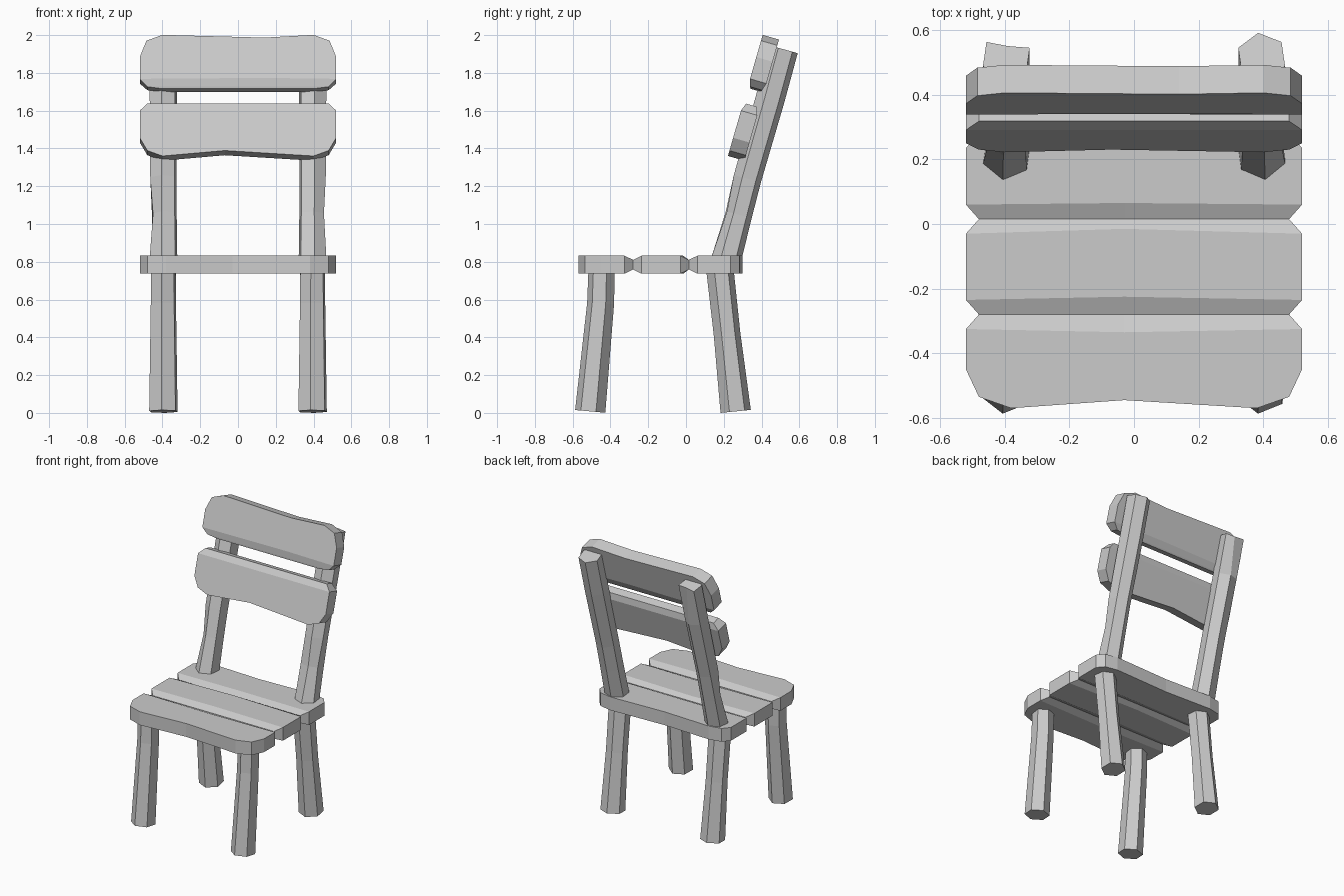
import bpy, bmesh, math
from mathutils import Matrix, Vector

cube = bpy.data.objects.get("Cube")
if cube:
    bpy.data.objects.remove(cube, do_unlink=True)

wood = bpy.data.materials.new("plain grey")
GREY = (0.6, 0.6, 0.6, 1)
wood.use_nodes = True
wood.diffuse_color = GREY
wood.node_tree.nodes["Principled BSDF"].inputs["Base Color"].default_value = GREY


def finish(name, bm):
    bmesh.ops.recalc_face_normals(bm, faces=bm.faces)
    mesh = bpy.data.meshes.new(name)
    bm.to_mesh(mesh)
    bm.free()
    mesh.materials.append(wood)
    obj = bpy.data.objects.new(name, mesh)
    bpy.context.collection.objects.link(obj)
    return obj


def slab(name, rows, thick, mid_x, matrix):
    """Plank from rows of (position, half width, bow at the middle, inset of both faces)."""
    bm = bmesh.new()
    rings = []
    for v, half, bow, inset in rows:
        line = [(-half, v), (mid_x, v + bow), (half, v)]
        ring = [bm.verts.new(matrix @ Vector((x, y, -inset))) for x, y in line]
        ring += [bm.verts.new(matrix @ Vector((x, y, inset - thick))) for x, y in reversed(line)]
        rings.append(ring)
    for a, b in zip(rings, rings[1:]):
        for i in range(6):
            j = (i + 1) % 6
            bm.faces.new((a[i], a[j], b[j], b[i]))
    for ring in (rings[0], rings[-1]):
        bm.faces.new((ring[0], ring[1], ring[4], ring[5]))
        bm.faces.new((ring[1], ring[2], ring[3], ring[4]))
    return finish(name, bm)


def timber(name, x, path, turn, dents=()):
    """Six-sided log through (y, z, radius, tilt); dents are (ring, corner, scale)."""
    bm = bmesh.new()
    rings = []
    for n, (y, z, r, tilt) in enumerate(path):
        rot = Matrix.Rotation(-tilt, 3, 'X')
        ring = []
        for i in range(6):
            a = math.radians(60 * i - 90 + turn)
            k = r
            for dn, di, scale in dents:
                if (dn, di) == (n, i):
                    k = r * scale
            p = rot @ Vector((k * math.cos(a), k * math.sin(a), 0))
            ring.append(bm.verts.new(p + Vector((x, y, z))))
        rings.append(ring)
    for a, b in zip(rings, rings[1:]):
        for i in range(6):
            j = (i + 1) % 6
            bm.faces.new((a[i], a[j], b[j], b[i]))
    bm.faces.new(rings[0])
    bm.faces.new(rings[-1])
    return finish(name, bm)


# Seat: three planks joined by narrow bevelled necks
seat_rows = [
    (-0.57, 0.38, 0.025, 0), (-0.535, 0.48, 0.015, 0), (-0.45, 0.52, 0, 0),
    (-0.325, 0.52, -0.01, 0), (-0.28, 0.48, 0, 0.022), (-0.235, 0.52, 0.01, 0),
    (-0.03, 0.52, 0.015, 0), (0.015, 0.48, 0, 0.022), (0.06, 0.52, 0.005, 0),
    (0.235, 0.52, 0, 0), (0.282, 0.48, -0.01, 0), (0.30, 0.39, -0.015, 0)]
slab("seat", seat_rows, 0.095, -0.03, Matrix.Translation((0, 0, 0.832)))

# Backrest slats, leaning back
lean = Matrix.Translation((0, 0.222, 1.36)) @ Matrix.Rotation(math.radians(74), 4, 'X')
lower_rows = [(0, 0.40, 0.03, 0), (0.03, 0.48, 0.02, 0), (0.10, 0.52, 0, 0),
              (0.25, 0.52, 0, 0), (0.293, 0.48, 0, 0.016)]
upper_rows = [(0.375, 0.40, 0, 0.016), (0.385, 0.48, 0, 0.012), (0.425, 0.52, 0.005, 0),
              (0.545, 0.52, 0, 0), (0.635, 0.485, -0.005, 0), (0.667, 0.40, -0.015, 0)]
slab("lower_back_slat", lower_rows, 0.09, -0.07, lean)
slab("upper_back_slat", upper_rows, 0.09, 0.14, lean)

# Legs and back posts on both sides
front_path = [(-0.507, 0.008, 0.081, 0.09), (-0.452, 0.58, 0.072, 0.06), (-0.446, 0.79, 0.07, 0)]
rear_path = [(0.263, 0.008, 0.081, -0.1), (0.217, 0.42, 0.071, -0.1), (0.176, 0.79, 0.073, -0.08)]
post_path = [(0.207, 0.79, 0.08, 0.27), (0.275, 1.05, 0.076, 0.27), (0.325, 1.24, 0.075, 0.27),
             (0.445, 1.66, 0.078, 0.27), (0.517, 1.925, 0.078, 0.27)]
post_dents = {"left": [(1, 0, 0.8), (1, 1, 0.85)],
              "right": [(1, 0, 0.88), (1, 5, 0.78), (4, 3, 0.45)]}
for side, s in (("left", 1), ("right", -1)):
    timber("front_leg_" + side, s * 0.395, front_path, -8)
    timber("rear_leg_" + side, s * 0.395, rear_path, 6)
    timber("back_post_" + side, s * 0.395, post_path, 8 * s, post_dents[side])
